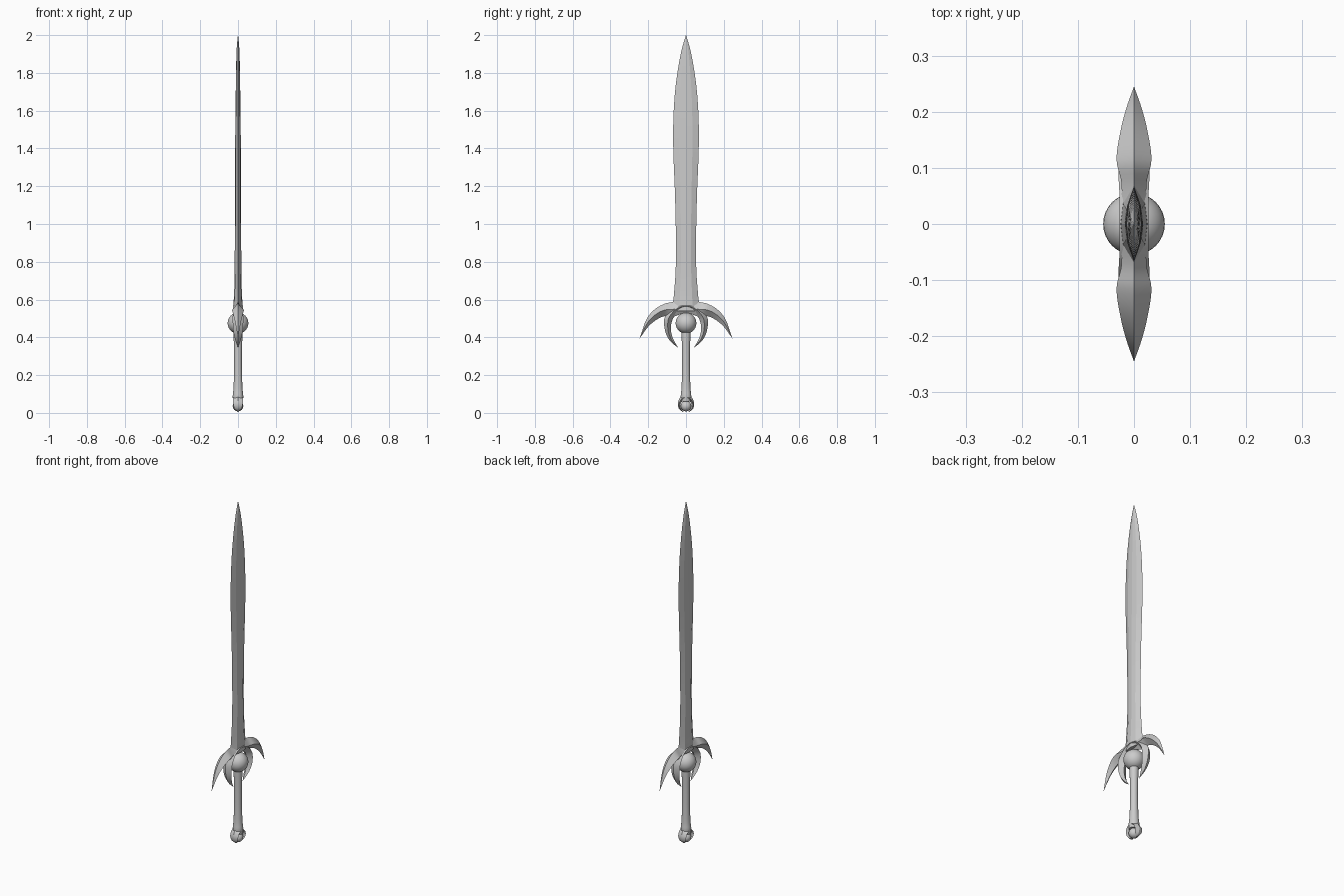
import bpy, bmesh, math
from mathutils import Vector

if "Cube" in bpy.data.objects:
    bpy.data.objects.remove(bpy.data.objects["Cube"])


def finish(name, bm, angle=30):
    bmesh.ops.remove_doubles(bm, verts=bm.verts, dist=1e-5)
    bmesh.ops.recalc_face_normals(bm, faces=bm.faces)
    me = bpy.data.meshes.new(name)
    bm.to_mesh(me)
    bm.free()
    ob = bpy.data.objects.new(name, me)
    bpy.context.collection.objects.link(ob)
    bpy.context.view_layer.objects.active = ob
    ob.select_set(True)
    bpy.ops.object.shade_smooth_by_angle(angle=math.radians(angle))
    ob.select_set(False)
    return ob


def loft(name, rings, angle=30):
    bm = bmesh.new()
    loops = [[bm.verts.new(p) for p in r] for r in rings]
    n = len(loops[0])
    for a, b in zip(loops, loops[1:]):
        for i in range(n):
            j = (i + 1) % n
            bm.faces.new((a[i], a[j], b[j], b[i]))
    bm.faces.new(loops[0])
    bm.faces.new(loops[-1])
    bmesh.ops.dissolve_degenerate(bm, dist=1e-5, edges=bm.edges)
    return finish(name, bm, angle)


def smooth_rows(rows, steps=5):
    """Catmull-Rom interpolation of rows of numbers."""
    v = [Vector(r) for r in rows]
    out = []
    for i in range(len(v) - 1):
        p0, p1, p2, p3 = v[max(i - 1, 0)], v[i], v[i + 1], v[min(i + 2, len(v) - 1)]
        for k in range(steps):
            t = k / steps
            out.append(0.5 * (2 * p1 + (p2 - p0) * t + (2 * p0 - 5 * p1 + 4 * p2 - p3) * t * t
                              + (3 * p1 - p0 - 3 * p2 + p3) * t ** 3))
    return out + [v[-1]]


def crescent(name, half):
    """Diamond-section crescent; rows: outer y, outer z, inner y, inner z, half thickness."""
    mirrored = [(-a, b, -c, d, t) for a, b, c, d, t in reversed(half[1:])]
    rings = []
    for a, b, c, d, t in smooth_rows(mirrored + half):
        my, mz = (a + c) / 2, (b + d) / 2
        t = max(t, 0.0003)
        rings.append([(0, a, b), (t, my, mz), (0, c, d), (-t, my, mz)])
    return loft(name, rings)


def ball(name, r, z):
    bm = bmesh.new()
    bmesh.ops.create_uvsphere(bm, u_segments=32, v_segments=16, radius=r)
    bmesh.ops.translate(bm, verts=bm.verts, vec=(0, 0, z))
    return finish(name, bm)


# Blade: z, half width, half thickness
blade = [(0.54, 0.078, 0.025), (0.59, 0.068, 0.023), (0.65, 0.062, 0.020), (0.75, 0.055, 0.018),
         (0.90, 0.053, 0.017), (1.15, 0.058, 0.016), (1.38, 0.067, 0.015), (1.55, 0.067, 0.014),
         (1.70, 0.058, 0.012), (1.83, 0.041, 0.010), (1.93, 0.021, 0.007), (2.0, 0.0004, 0.0004)]
loft("blade", [[(0, w, z), (t * .8, w * .5, z), (t, 0, z), (t * .8, -w * .5, z),
                (0, -w, z), (-t * .8, -w * .5, z), (-t, 0, z), (-t * .8, w * .5, z)]
               for z, w, t in smooth_rows(blade, 4)], 8)

# Guard: long outer horns and inner claw arch
crescent("guard_horns", [
    (0, 0.60, 0, 0.53, 0.024), (0.07, 0.587, 0.07, 0.508, 0.022), (0.115, 0.577, 0.112, 0.512, 0.031),
    (0.167, 0.547, 0.155, 0.494, 0.025), (0.211, 0.492, 0.20, 0.456, 0.014),
    (0.245, 0.395, 0.2445, 0.395, 0.0)])
crescent("guard_claws", [
    (0, 0.59, 0, 0.543, 0.026), (0.065, 0.565, 0.04, 0.532, 0.026), (0.112, 0.508, 0.070, 0.497, 0.028),
    (0.112, 0.440, 0.080, 0.447, 0.026), (0.088, 0.385, 0.070, 0.397, 0.016),
    (0.042, 0.345, 0.042, 0.346, 0.0)])

# Round jewel in the guard
ball("guard_jewel", 0.055, 0.475)

# Grip: turned profile of z, radius
grip = smooth_rows([(0.06, 0.026), (0.09, 0.028), (0.13, 0.024), (0.22, 0.021),
                    (0.32, 0.021), (0.40, 0.023), (0.45, 0.024)], 4)
loft("grip", [[(r * math.cos(i * math.tau / 24), r * math.sin(i * math.tau / 24), z)
               for i in range(24)] for z, r in grip])

# Pommel: claw ring holding a ball
crescent("pommel_claws", [
    (0, 0.10, 0, 0.065, 0.027), (0.030, 0.082, 0.020, 0.060, 0.027), (0.043, 0.050, 0.029, 0.044, 0.025),
    (0.036, 0.020, 0.026, 0.024, 0.018), (0.012, 0.003, 0.012, 0.005, 0.0)])
ball("pommel_ball", 0.028, 0.036)
